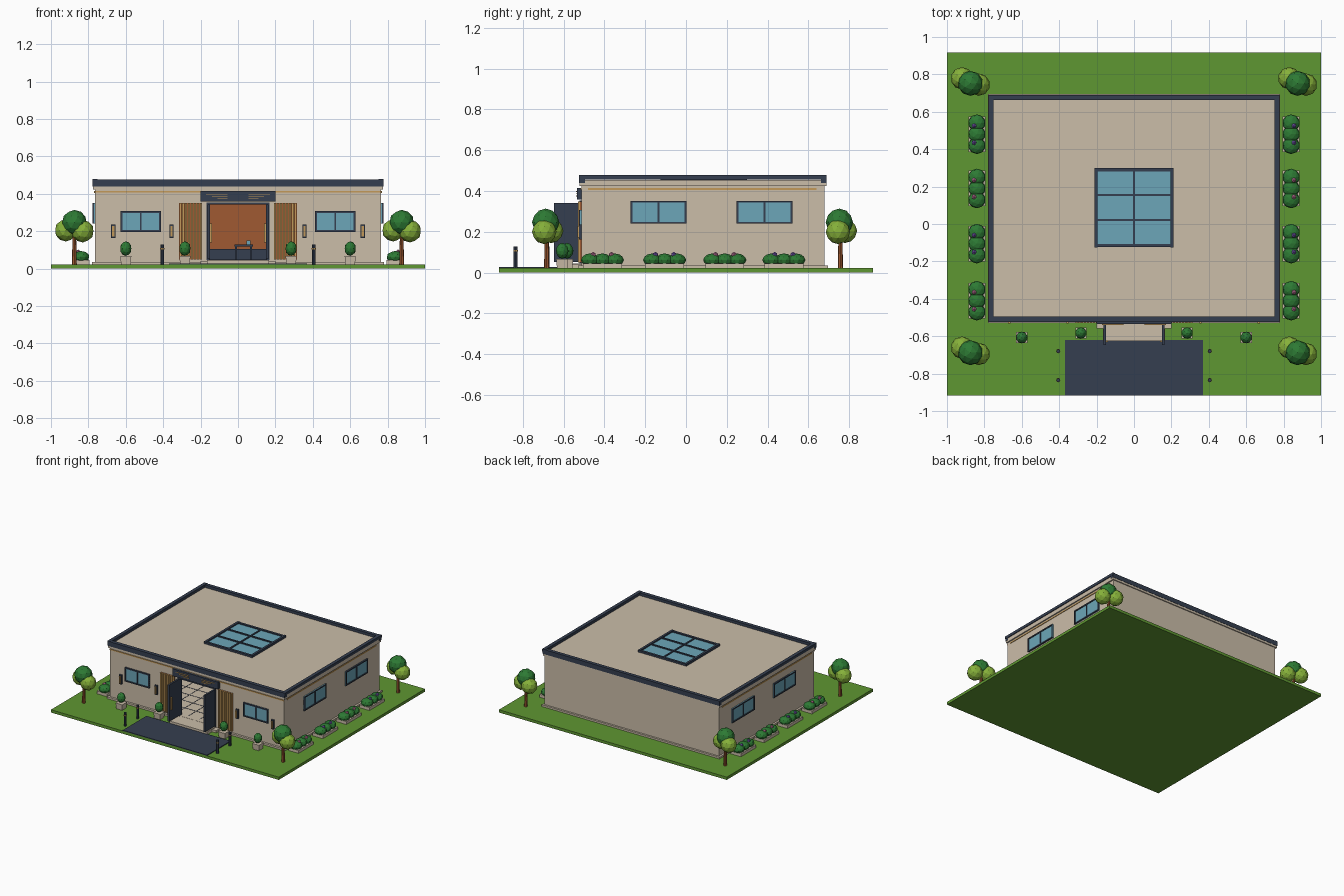
import bpy, bmesh, math
from mathutils import Matrix, Vector

cube = bpy.data.objects.get("Cube")
if cube:
    bpy.data.objects.remove(cube, do_unlink=True)


def material(name, hexa):
    srgb = [int(hexa[i:i + 2], 16) / 255 for i in (0, 2, 4)]
    col = [((c + .055) / 1.055) ** 2.4 for c in srgb] + [1]
    m = bpy.data.materials.new(name)
    m.diffuse_color = col
    m.use_nodes = True
    m.node_tree.nodes["Principled BSDF"].inputs["Base Color"].default_value = col
    return m


GRASS = material("grass green", "5F9732")
SAND = material("sand stone", "CBBDA9")
NAVY = material("dark slate", "353F50")
GLASS = material("blue glass", "6CA6B8")
RUST = material("rust brown", "A05A32")
WOOD = material("golden wood", "C49A5A")
LEAF = material("deep leaf", "2D7A34")
LIME = material("light leaf", "86B13A")
PINK = material("pink petals", "C878A0")
PURPLE = material("purple petals", "7A5CB8")


def finish(name, bm, mat):
    me = bpy.data.meshes.new(name)
    bm.to_mesh(me)
    bm.free()
    me.materials.append(mat)
    ob = bpy.data.objects.new(name, me)
    bpy.context.collection.objects.link(ob)
    return ob


def boxes(name, mat, *spans):
    """One object made of boxes, each given as (x0, x1, y0, y1, z0, z1)."""
    bm = bmesh.new()
    for x0, x1, y0, y1, z0, z1 in spans:
        mtx = Matrix.Translation(((x0 + x1) / 2, (y0 + y1) / 2, (z0 + z1) / 2))
        mtx = mtx @ Matrix.Diagonal((x1 - x0, y1 - y0, z1 - z0, 1))
        bmesh.ops.create_cube(bm, size=1, matrix=mtx)
    return finish(name, bm, mat)


def balls(name, mat, radius, *centres, stretch=1, detail=2):
    bm = bmesh.new()
    for c in centres:
        mtx = Matrix.Translation(c) @ Matrix.Diagonal((1, 1, stretch, 1))
        bmesh.ops.create_icosphere(bm, subdivisions=detail, radius=radius, matrix=mtx)
    return finish(name, bm, mat)


def post(name, mat, x, y, z0, z1, r0, r1=None, sides=8, turn=0):
    bm = bmesh.new()
    mtx = Matrix.Translation((x, y, (z0 + z1) / 2)) @ Matrix.Rotation(turn, 4, "Z")
    bmesh.ops.create_cone(bm, cap_ends=True, segments=sides, radius1=r0,
                          radius2=r1 or r0, depth=z1 - z0, matrix=mtx)
    return finish(name, bm, mat)


def mirrored(spans):
    return [s for a in spans for s in (a, (-a[1], -a[0], *a[2:]))]


# Site
G = .022
boxes("lawn", GRASS, (-1, 1, -.917, .917, 0, G))
boxes("entry_path", NAVY, (-.37, .37, -.917, -.62, G, .028))
boxes("entry_step", SAND, (-.165, .165, -.625, -.5, G, .045), (-.2, .2, -.56, -.5, G, .04))
boxes("plinth", SAND, (-.78, .78, -.53, .695, G, .036))

# Hollow building shell with the entrance opening
F, B, W, T = -.513, .68, .765, .03
boxes("walls", SAND, (-W, W, B - T, B, G, .43),
      *mirrored([(W - T, W, F, B, G, .43), (.165, W, F, F + T, G, .43)]),
      (-.165, .165, F, F + T, .35, .43))
boxes("floor", SAND, (-W + T, W - T, F, B - T, .036, .046))
boxes("floor_joints", NAVY,
      *[(x * .1 - .002, x * .1 + .002, F + T, .1, .046, .0475) for x in range(-5, 6)],
      *[(-.5, .5, F + T + y * .1, F + T + y * .1 + .004, .046, .0475) for y in range(1, 6)])
boxes("cornice", SAND, (-.775, .775, F - .008, B + .008, .424, .455))
boxes("roof_coping", NAVY,
      *mirrored([(.752, .779, F - .012, B + .01, .457, .478)]),
      (-.777, .777, F - .012, F + .018, .44, .476),
      (-.777, .777, B - .018, B + .01, .44, .476))
boxes("trim_line", WOOD, (-W, W, F - .005, F, .407, .416),
      *mirrored([(W, W + .004, -.48, .64, .405, .414)]))

# Skylight
boxes("skylight_glass", GLASS, (-.2, .2, -.11, .285, .45, .462))
boxes("skylight_frame", NAVY,
      *[(x - .006, x + .006, -.115, .29, .452, .468) for x in (0,)],
      *mirrored([(.194, .212, -.125, .3, .452, .472)]),
      *[(-.21, .21, y - w, y + w, .452, .47)
        for y, w in ((-.115, .009), (.022, .006), (.155, .006), (.29, .009))])


# Windows are built facing front, then turned onto their wall
def window(name, place, width, height):
    w, h = width / 2, height / 2
    pane = boxes(name + "_glass", GLASS, (-w, w, -.006, .01, -h, h))
    frame = boxes(name + "_frame", NAVY,
                  *mirrored([(w - .009, w, -.012, .01, -h, h)]),
                  (-.004, .004, -.011, .01, -h, h),
                  (-w, w, -.012, .01, h - .009, h), (-w, w, -.012, .01, -h, -h + .009))
    for ob in (pane, frame):
        ob.data.transform(place)


for s, side in ((1, "left"), (-1, "right")):
    window(side + "_front_window", Matrix.Translation((s * .52, F, .252)), .215, .11)
    for i, y in enumerate((-.135, .385)):
        place = Matrix.Translation((s * W, y, .296)) @ Matrix.Rotation(s * math.pi / 2, 4, "Z")
        window(f"{side}_side_window_{i}", place, .275, .112)

    # Timber slats beside the entrance
    boxes(side + "_slat_backing", RUST, *[(min(s * .192, s * .315), max(s * .192, s * .315),
                                           F - .006, F, .05, .35)])
    boxes(side + "_slats", WOOD, *[(s * x - .0055, s * x + .0055, F - .016, F, .05, .35)
                                   for x in [.199 + .0156 * k for k in range(8)]])

    # Wall lamps
    for x in (.355, .667):
        boxes(side + "_lamp_plate", NAVY, (s * x - .011, s * x + .011, F - .012, F, .163, .237))
        boxes(side + "_lamp_glow", WOOD, (s * x - .006, s * x + .006, F - .02, F, .172, .228))

    # Open door leaf with pull handle
    boxes(side + "_door", NAVY, (s * .157 - .007, s * .157 + .007, -.647, F, .052, .342))
    boxes(side + "_door_handle", WOOD, (s * .145 - .005, s * .145 + .005, -.632, -.624, .14, .24))

    # Bollards
    for y in (-.68, -.835):
        post(side + "_bollard", NAVY, s * .405, y, G, .128, .01)
        post(side + "_bollard_band", WOOD, s * .405, y, .103, .111, .0115)

    # Potted shrubs
    for x, y in ((.284, -.583), (.6, -.607)):
        post(side + "_pot", SAND, s * x, y, G, .068, .036, .042, 4, math.pi / 4)
        balls(side + "_pot_shrub", LEAF, .031, (s * x, y, .107), stretch=1.25)

    # Flower beds along the side wall
    for i, y in enumerate((-.41, -.105, .19, .48)):
        boxes(side + "_bed", SAND, (s * .84 - .045, s * .84 + .045, y - .095, y + .095, G, .045))
        balls(side + "_bed_shrubs", LEAF, .046,
              *[(s * .84, y + d, .062) for d in (-.06, 0, .06)], stretch=.7)
        balls(side + "_bed_flowers", PURPLE if i % 2 else PINK, .014,
              *[(s * .855, y + d, .088) for d in (-.045, .045)], detail=1)

    # Corner trees
    for y in (-.683, .757):
        c = Vector((s * .875, y, 0))
        post(side + "_tree_trunk", RUST, c.x, c.y, G, .2, .013, .009)
        balls(side + "_tree_low_leaves", LIME, .06,
              c + Vector((-.045, .022, .205)), c + Vector((.045, -.012, .2)))
        balls(side + "_tree_top_leaves", LEAF, .067, c + Vector((0, -.005, .247)))

# Entrance frame
boxes("door_frame", NAVY, *mirrored([(.152, .168, F - .008, F + T, .045, .352)]),
      (-.168, .168, F - .008, F + T, .342, .354))

# Decorative panel over the entrance
boxes("entrance_panel", NAVY, (-.2, .2, F - .022, F, .358, .415))
boxes("panel_bars", WOOD, *mirrored([(.055, .17 - k * .03, F - .026, F - .02,
                                      .396 - k * .011, .4 - k * .011) for k in range(3)]))
bm = bmesh.new()
outline = [(-.038, .404), (.038, .404), (.038, .38), (0, .364), (-.038, .38)]
plate = bm.faces.new([bm.verts.new((x, F - .027, z)) for x, z in outline])
inner = bmesh.ops.inset_region(bm, faces=[plate], thickness=.006)
plate.material_index = 1
ob = finish("panel_plate", bm, WOOD)
ob.data.materials.append(NAVY)

# Lobby seen through the doorway
boxes("lobby_wall", RUST, (-.4, .4, .3, .33, .046, .424))
boxes("lobby_counter", NAVY, (-.28, .28, .16, .26, .046, .106))
boxes("lobby_desk", NAVY, (-.02, .08, .08, .14, .118, .128),
      (-.015, -.005, .08, .14, .046, .12), (.065, .075, .08, .14, .046, .12))
boxes("lobby_screen", GLASS, (.045, .068, .1, .105, .128, .15))
